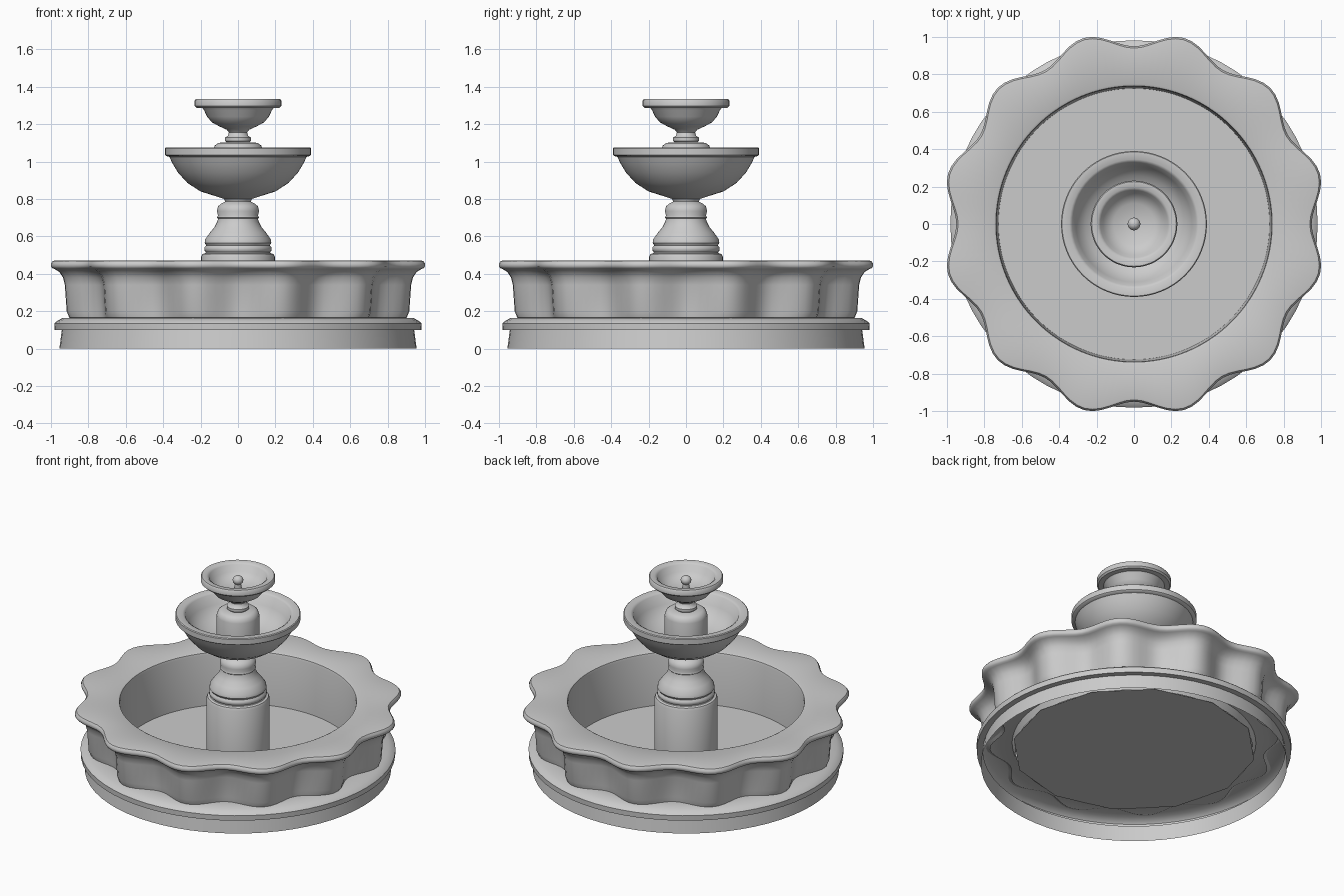
import bpy, bmesh
from math import sin, cos, pi, radians


def lathe(name, profile, segs=64):
    """Revolve (radius, z[, scallop depth]) points around z; radius 0 becomes a pole."""
    bm = bmesh.new()
    rings = []
    for p in profile:
        r, z, amp = (*p, 0)[:3]
        if r == 0:
            rings.append([bm.verts.new((0, 0, z))])
            continue
        ring = []
        for i in range(segs):
            a = 2 * pi * i / segs
            # twelve lobes, with notches on the main axes
            rad = r - amp * cos(6 * a) ** 2
            ring.append(bm.verts.new((rad * cos(a), rad * sin(a), z)))
        rings.append(ring)
    for a, b in zip(rings, rings[1:]):
        for i in range(segs):
            j = (i + 1) % segs
            if len(a) == 1:
                bm.faces.new((a[0], b[j], b[i]))
            elif len(b) == 1:
                bm.faces.new((a[i], a[j], b[0]))
            else:
                bm.faces.new((a[i], a[j], b[j], b[i]))
    mesh = bpy.data.meshes.new(name)
    bm.to_mesh(mesh)
    bm.free()
    ob = bpy.data.objects.new(name, mesh)
    bpy.context.collection.objects.link(ob)
    bpy.context.view_layer.objects.active = ob
    ob.select_set(True)
    bpy.ops.object.shade_smooth_by_angle(angle=radians(40))
    ob.select_set(False)
    return ob


# Plinth: hollow moulded ring, open underneath
lathe("plinth", [(.955, 0), (.942, .10), (.98, .10), (.982, .135), (.975, .142),
                 (.94, .163), (.84, .165), (.76, .155), (.74, .11)])

# Scalloped basin wall with overhanging rim and round opening
lathe("basin", [(.90, .155, .08), (.93, .165, .09), (.945, .20, .10), (.955, .34, .10),
                (.965, .38, .095), (.985, .41, .09), (1.01, .425, .08), (1.022, .43, .08),
                (1.03, .44, .08), (1.03, .455, .08), (1.02, .468, .08), (1.01, .47, .08),
                (.75, .47), (.739, .465), (.735, .45), (.725, .11)], segs=144)

# Basin floor: flat twelve-sided disc
bpy.ops.mesh.primitive_circle_add(vertices=12, radius=.76, fill_type='NGON', location=(0, 0, .11))
bpy.context.object.name = "basin_floor"

# Central pedestal
lathe("pedestal", [(.197, .11), (.197, .49), (.19, .505), (.175, .51), (.172, .515),
                   (.18, .525), (.18, .54), (.17, .552), (.178, .565), (.175, .585),
                   (.15, .62), (.125, .65), (.11, .68), (.107, .695), (.112, .70),
                   (.107, .712), (.113, .735), (.107, .76), (.09, .775), (.07, .785),
                   (.07, .83)], segs=48)

# Large middle bowl
lathe("middle_bowl", [(.065, .78), (.075, .80), (.12, .815), (.20, .84), (.27, .885),
                      (.32, .94), (.35, .99), (.367, 1.025), (.385, 1.03), (.39, 1.035),
                      (.39, 1.07), (.385, 1.075), (.345, 1.075), (.33, 1.065),
                      (.31, 1.0), (.26, .94), (.18, .90), (0, .89)])

# Upper pedestal inside the middle bowl
lathe("upper_pedestal", [(.133, .89), (.133, 1.06), (.125, 1.085), (.105, 1.10),
                         (.06, 1.102), (.07, 1.11), (.07, 1.128), (.055, 1.137),
                         (.047, 1.16), (.05, 1.19)], segs=48)

# Small top bowl
lathe("top_bowl", [(.045, 1.15), (.06, 1.17), (.10, 1.188), (.14, 1.21), (.165, 1.24),
                   (.182, 1.275), (.19, 1.285), (.222, 1.287), (.232, 1.297), (.232, 1.325),
                   (.226, 1.333), (.195, 1.333), (.18, 1.322), (.165, 1.28),
                   (.11, 1.245), (0, 1.235)], segs=48)

# Spout nozzle with round tip
lathe("spout", [(.022, 1.23), (.02, 1.275), (.03, 1.285), (.034, 1.30),
                (.028, 1.316), (.015, 1.326), (0, 1.329)], segs=24)
